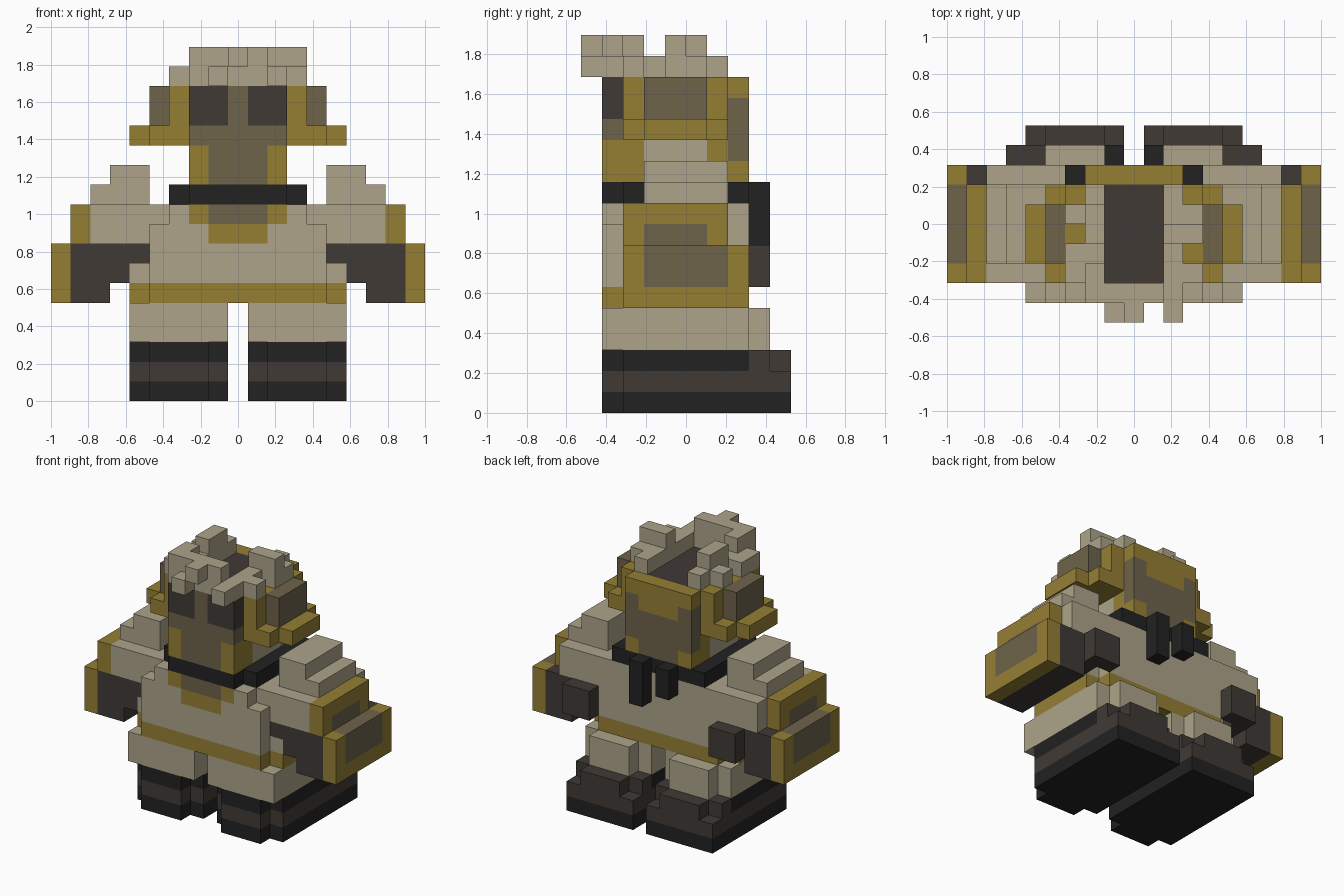
import bpy, bmesh

if "Cube" in bpy.data.objects:
    bpy.data.objects.remove(bpy.data.objects["Cube"])

U = 2 / 19  # edge length of one block
COLOURS = {
    "beige": (0.418, 0.371, 0.254), "gold": (0.300, 0.212, 0.034),
    "tan": (0.156, 0.125, 0.070), "dark_brown": (0.051, 0.042, 0.036),
    "black": (0.016, 0.016, 0.016),
}
NAMES = list(COLOURS)
mats = []
for name, rgb in COLOURS.items():
    m = bpy.data.materials.new(name)
    m.diffuse_color = (*rgb, 1)
    m.use_nodes = True
    m.node_tree.nodes["Principled BSDF"].inputs["Base Color"].default_value = m.diffuse_color
    mats.append(m)

cells = {}  # (x, y, z) -> (part, colour)


def box(part, colour, x0, x1, y0, y1, z0, z1):
    """Fill blocks between bounds; later boxes repaint earlier ones."""
    for i in range(int(round(x0 + 0.5)), int(round(x1 + 0.5))):
        for j in range(y0, y1):
            for k in range(z0, z1):
                cells[i, j, k] = (part, colour)


def pair(part, colour, x0, x1, *yz):
    """A box on both sides of the body."""
    box("right_" + part, colour, x0, x1, *yz)
    box("left_" + part, colour, -x1, -x0, *yz)


def both(part, colour, x0, x1, *yz):
    """A mirrored box within a single part."""
    box(part, colour, x0, x1, *yz)
    box(part, colour, -x1, -x0, *yz)


# boots: sole, welt, upper and stepped toe
for z, c in enumerate(("black", "dark_brown", "black")):
    pair("boot", c, 0.5, 5.5, -3, 3, z, z + 1)
    pair("boot", c, 1.5, 4.5, -4, -3, z, z + 1)
pair("boot", "black", 0.5, 5.5, 3, 5, 0, 1)
pair("boot", "dark_brown", 0.5, 5.5, 3, 5, 1, 2)
pair("boot", "dark_brown", 0.5, 5.5, 3, 4, 2, 3)
pair("boot", "dark_brown", 1.5, 4.5, 4, 5, 2, 3)

# legs
pair("leg", "beige", 0.5, 5.5, -4, 3, 3, 5)
pair("leg", "beige", 1.5, 4.5, 3, 4, 3, 5)

# belt
box("belt", "gold", -5.5, 5.5, -3, 2, 5, 6)
box("belt", "gold", -4.5, 4.5, -4, 3, 5, 6)

# torso with chest ornament
box("torso", "beige", -5.5, 5.5, -3, 2, 6, 7)
box("torso", "beige", -4.5, 4.5, -3, 3, 6, 10)
box("torso", "beige", -4.5, 4.5, -4, -3, 6, 9)
box("torso", "beige", -3.5, 3.5, -4, -3, 9, 10)
box("torso", "gold", -2.5, 2.5, -4, -3, 9, 10)
box("torso", "gold", -1.5, 1.5, -4, -3, 8, 9)
box("torso", "tan", -1.5, 1.5, -4, -3, 9, 10)

# arms and stepped shoulders
pair("arm", "beige", 4.5, 7.5, -3, 3, 8, 10)
pair("arm", "beige", 4.5, 7.5, -2, 2, 10, 11)
pair("arm", "beige", 4.5, 6.5, -2, 2, 11, 12)

# hands with fingers
pair("hand", "dark_brown", 6.5, 8.5, -3, 3, 5, 6)
pair("hand", "dark_brown", 5.5, 8.5, -3, 3, 6, 7)
pair("hand", "dark_brown", 4.5, 8.5, -3, 3, 7, 8)
pair("hand", "dark_brown", 4.5, 6.5, 3, 4, 6, 8)

# arm guards with inlaid panels
pair("arm_guard", "gold", 8.5, 9.5, -3, 3, 5, 8)
pair("arm_guard", "tan", 8.5, 9.5, -2, 2, 6, 8)
pair("arm_guard", "gold", 7.5, 8.5, -3, 2, 8, 10)
pair("arm_guard", "tan", 7.5, 8.5, -2, 1, 8, 9)

# scarf and its two tails
box("scarf", "black", -3.5, 3.5, -3, 3, 10, 11)
box("scarf", "black", -2.5, 2.5, -4, -3, 10, 11)
box("scarf", "black", 0.5, 1.5, 3, 4, 8, 11)
box("scarf", "black", -1.5, -0.5, 3, 4, 9, 11)

# head: side walls, cheeks, back and crown
box("head", "gold", -2.5, 2.5, -4, 3, 11, 16)
both("head", "beige", 1.5, 2.5, -2, 1, 11, 13)
box("head", "tan", -1.5, 1.5, -4, -3, 11, 16)
box("head", "tan", -2.5, 2.5, -4, -3, 13, 14)
box("head", "tan", -2.5, 2.5, 2, 3, 12, 15)
box("head", "tan", -1.5, 1.5, 2, 3, 11, 12)
box("head", "gold", -1.5, 1.5, 2, 3, 14, 15)
box("head", "dark_brown", -1.5, 1.5, -3, 2, 15, 16)
both("head", "dark_brown", 0.5, 2.5, -4, -3, 14, 16)  # eyes

# ear flaps
pair("ear_flap", "gold", 2.5, 4.5, -3, 2, 13, 14)
pair("ear_flap", "gold", 4.5, 5.5, -2, 1, 13, 14)
pair("ear_flap", "gold", 2.5, 3.5, -3, 2, 14, 16)
pair("ear_flap", "tan", 3.5, 4.5, -2, 1, 14, 16)

# hair: lower ring, side tufts, then front and top curls
for b in (
    (-2.5, 2.5, -4, -3, 16, 17), (1.5, 2.5, -3, 2, 16, 17),
    (-2.5, -1.5, -3, 2, 16, 17), (-3.5, -2.5, -3, -1, 16, 17),
    (-3.5, -2.5, 0, 1, 16, 17), (2.5, 3.5, -3, -2, 16, 17),
    (2.5, 3.5, -1, 1, 16, 17), (-1.5, -0.5, -5, -4, 16, 17),
    (1.5, 2.5, -5, -4, 16, 17), (-0.5, 0.5, -5, -4, 17, 18),
    (-2.5, 1.5, -4, -3, 17, 18), (-2.5, -1.5, -3, -2, 17, 18),
    (-2.5, -1.5, -1, 1, 17, 18), (1.5, 3.5, -1, 0, 17, 18),
):
    box("hair", "beige", *b)


def face_corners(cell, axis, sign):
    """Corners of one block side, wound to face outwards."""
    c = [cell[0] - 0.5, cell[1], cell[2]]
    c[axis] += sign > 0
    a, b = (axis + 1) % 3, (axis + 2) % 3
    out = []
    for da, db in ((0, 0), (1, 0), (1, 1), (0, 1))[::sign]:
        p = list(c)
        p[a] += da
        p[b] += db
        out.append(tuple(p))
    return out


# build one mesh per part from the exposed block sides
for part in sorted({p for p, _ in cells.values()}):
    bm = bmesh.new()
    verts = {}
    for cell, (owner, colour) in cells.items():
        if owner != part:
            continue
        for axis in range(3):
            for sign in (-1, 1):
                near = list(cell)
                near[axis] += sign
                if tuple(near) in cells:
                    continue
                vs = []
                for p in face_corners(cell, axis, sign):
                    if p not in verts:
                        verts[p] = bm.verts.new([v * U for v in p])
                    vs.append(verts[p])
                bm.faces.new(vs).material_index = NAMES.index(colour)
    # merge flat areas of the same colour
    bmesh.ops.dissolve_limit(bm, angle_limit=0.01, verts=bm.verts[:],
                             edges=bm.edges[:], delimit={"MATERIAL"})
    mesh = bpy.data.meshes.new(part)
    bm.to_mesh(mesh)
    bm.free()
    for m in mats:
        mesh.materials.append(m)
    bpy.context.collection.objects.link(bpy.data.objects.new(part, mesh))
